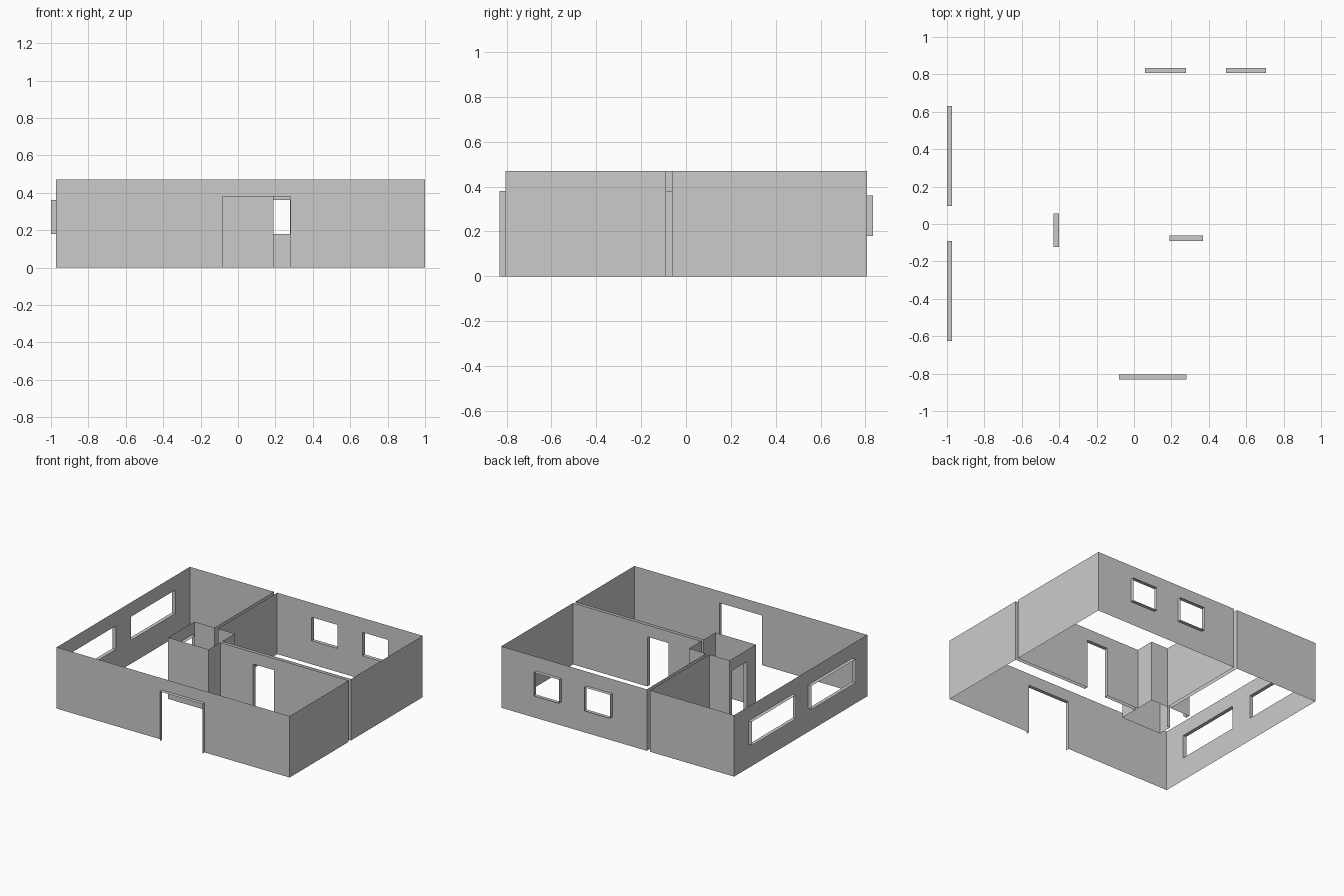
import bpy
import bmesh
from mathutils import Vector

if "Cube" in bpy.data.objects:
    bpy.data.objects.remove(bpy.data.objects["Cube"])

HEIGHT = 0.47
DEPTH = 0.028            # wall thickness shown by the opening reveals
DOOR = (0.0, 0.38)
WINDOW = (0.18, 0.36)


def make_object(name, bm):
    bmesh.ops.remove_doubles(bm, verts=bm.verts, dist=1e-4)
    mesh = bpy.data.meshes.new(name)
    bm.to_mesh(mesh)
    bm.free()
    obj = bpy.data.objects.new(name, mesh)
    bpy.context.collection.objects.link(obj)
    return obj


def quad(bm, pts):
    bm.faces.new([bm.verts.new(p) for p in pts])


def wall(bm, start, end, openings, depths=True):
    """Thin wall; openings are (from, to, (z0, z1)) along the wall's axis."""
    a, b = Vector((*start, 0)), Vector((*end, 0))
    along = (b - a).normalized()
    out = Vector((along.y, -along.x, 0)) * DEPTH
    axis = 0 if abs(along.x) > 0.5 else 1

    def at(s, z, offset=Vector()):
        return a + along * s + Vector((0, 0, z)) + offset

    def panel(s0, s1, z0, z1):
        if s1 - s0 > 1e-5 and z1 - z0 > 1e-5:
            quad(bm, [at(s1, z0), at(s0, z0), at(s0, z1), at(s1, z1)])

    spans = sorted((*sorted((abs(u - a[axis]), abs(v - a[axis]))), z)
                   for u, v, z in openings)
    pos = 0.0
    for s0, s1, (z0, z1) in spans:
        panel(pos, s0, 0, HEIGHT)
        panel(s0, s1, 0, z0)
        panel(s0, s1, z1, HEIGHT)
        pos = s1
        # reveal: jambs, head and (windows only) sill
        if depths:
            rim = [(s0, z0), (s0, z1), (s1, z1), (s1, z0)]
            if z0 > 0:
                rim.append(rim[0])
            for (u, zu), (v, zv) in zip(rim, rim[1:]):
                quad(bm, [at(u, zu), at(v, zv), at(v, zv, out), at(u, zu, out)])
    panel(pos, (b - a).length, 0, HEIGHT)


def room(name, corners, openings, bare=()):
    """Closed loop of walls, counter-clockwise; openings keyed by wall index."""
    bm = bmesh.new()
    for i, p in enumerate(corners):
        q = corners[(i + 1) % len(corners)]
        wall(bm, p, q, openings.get(i, []), i not in bare)
    return make_object(name, bm)


inner_door = (0.19, 0.37, DOOR)

# Main L-shaped room wrapping around the closet
room("main_room_walls",
     [(-0.972, -0.804), (1.0, -0.804), (1.0, -0.09), (-0.087, -0.09),
      (-0.087, -0.23), (-0.43, -0.23), (-0.43, 0.087), (-0.26, 0.087),
      (-0.26, 0.806), (-0.972, 0.806)],
     {0: [(-0.08, 0.28, DOOR)],
      2: [inner_door],
      5: [(-0.122, 0.057, DOOR)],
      9: [(0.097, 0.63, WINDOW), (-0.625, -0.09, WINDOW)]})

# Back room, separated by the wall gap; shares the inner door reveal
room("back_room_walls",
     [(-0.087, -0.062), (1.0, -0.062), (1.0, 0.806), (-0.232, 0.806),
      (-0.232, 0.087), (-0.087, 0.087)],
     {0: [inner_door],
      2: [(0.06, 0.277, WINDOW), (0.492, 0.705, WINDOW)]},
     bare={0})
